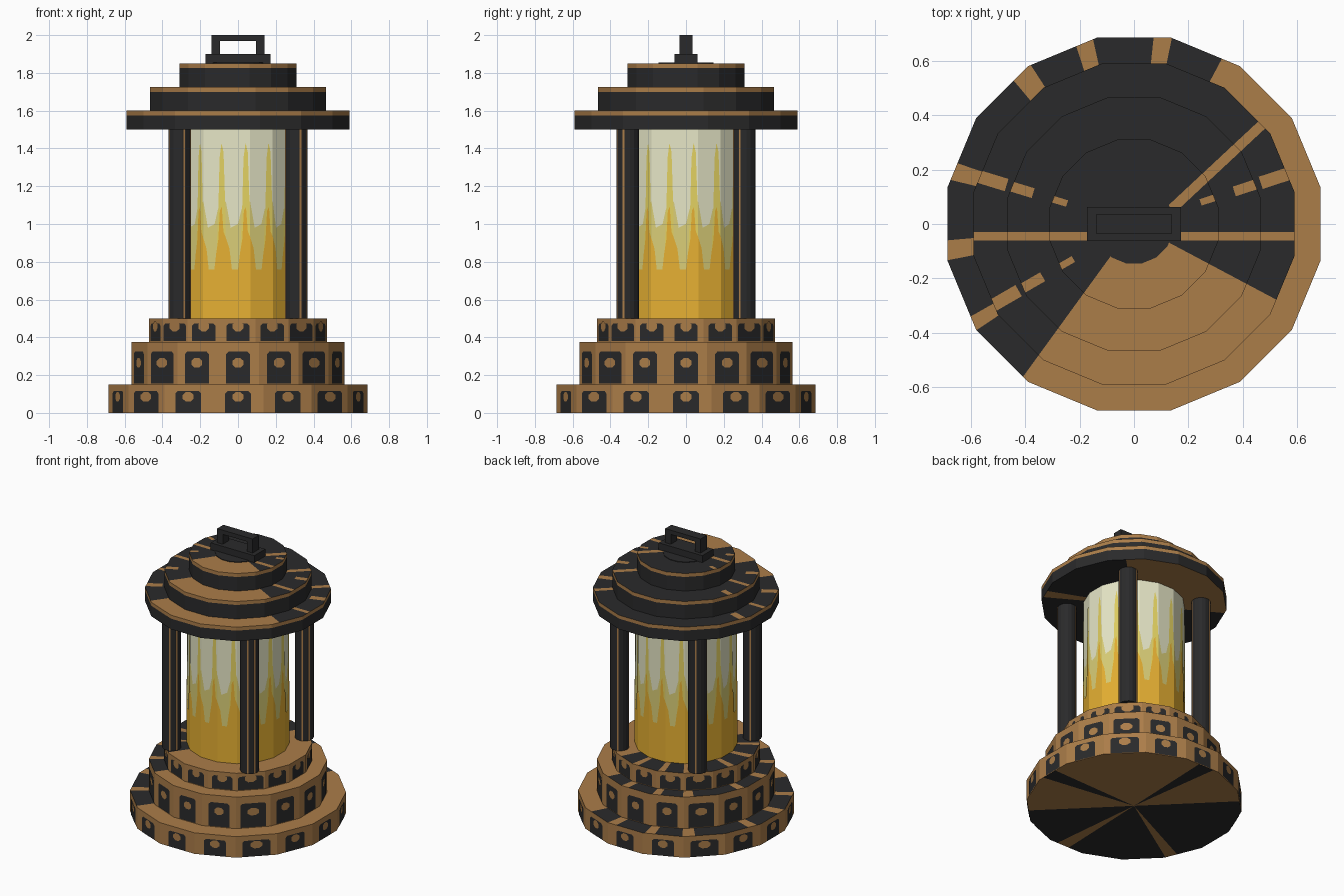
import bpy
import bmesh
from math import atan2, cos, degrees, pi, radians, sin, tan
from mathutils import Vector

cube = bpy.data.objects.get("Cube")
if cube:
    bpy.data.objects.remove(cube, do_unlink=True)


def material(name, srgb):
    """Flat colour from display values, stored as linear."""
    col = [((c / 255 + 0.055) / 1.055) ** 2.4 for c in srgb] + [1.0]
    mat = bpy.data.materials.new(name)
    mat.use_nodes = True
    mat.diffuse_color = col
    bsdf = mat.node_tree.nodes["Principled BSDF"]
    bsdf.inputs["Base Color"].default_value = col
    bsdf.inputs["Roughness"].default_value = 0.8
    return mat


DARK, BROWN, PALE, STRAW, YELLOW, AMBER = range(6)
MATERIALS = [
    material("charcoal metal", (42, 42, 43)),
    material("bronze brown", (171, 125, 73)),
    material("pale glass", (232, 232, 200)),
    material("straw glow", (219, 207, 120)),
    material("yellow glow", (228, 210, 98)),
    material("amber flame", (231, 177, 51)),
]


def finish(name, bm):
    mesh = bpy.data.meshes.new(name)
    bm.to_mesh(mesh)
    bm.free()
    for mat in MATERIALS:
        mesh.materials.append(mat)
    obj = bpy.data.objects.new(name, mesh)
    bpy.context.collection.objects.link(obj)


def prism(sides, apothem, heights, centre=(0, 0)):
    """Upright prism with flats facing the axes and a ring at each height."""
    bm = bmesh.new()
    radius = apothem / cos(pi / sides)
    rings = []
    for z in heights:
        angles = [(i + 0.5) * 2 * pi / sides for i in range(sides)]
        rings.append([bm.verts.new((centre[0] + radius * cos(a),
                                    centre[1] + radius * sin(a), z)) for a in angles])
    for low, high in zip(rings, rings[1:]):
        for i in range(sides):
            j = (i + 1) % sides
            bm.faces.new((low[i], low[j], high[j], high[i]))
    bm.faces.new(rings[0][::-1])
    bm.faces.new(rings[-1])
    bm.normal_update()
    return bm


def paint_cap(bm, up, sectors, strips=()):
    """Cut a cap along rays and bands (angle, low, high, start); colour it brown or dark."""
    def cap():
        return [f for f in bm.faces if f.normal.z * up > 0.9]

    lines = [(a, 0) for s in sectors for a in s]
    for a, lo, hi, start in strips:
        lines += [(a, lo), (a, hi), (a + 90, -start)]
    for angle, offset in lines:
        n = Vector((-sin(radians(angle)), cos(radians(angle)), 0))
        faces = cap()
        edges = {e for f in faces for e in f.edges}
        verts = {v for f in faces for v in f.verts}
        bmesh.ops.bisect_plane(bm, geom=faces + list(edges) + list(verts), dist=1e-5,
                               plane_co=n * offset, plane_no=n)
        bm.normal_update()
    for f in cap():
        c = f.calc_center_median()
        at = degrees(atan2(c.y, c.x))
        brown = any((at - lo) % 360 < hi - lo for lo, hi in sectors)
        for angle, lo, hi, start in strips:
            a = radians(angle)
            along, across = c.x * cos(a) + c.y * sin(a), c.y * cos(a) - c.x * sin(a)
            brown = brown or (along > start and lo < across < hi)
        f.material_index = BROWN if brown else DARK


def plate(bm, angle, distance, outline, colour, centre=(0, 0)):
    """Flat painted shape on an upright wall; outline is (sideways, height)."""
    n = Vector((cos(angle), sin(angle), 0))
    t = Vector((-sin(angle), cos(angle), 0))
    base = Vector((*centre, 0)) + n * distance
    verts = [bm.verts.new(base + t * u + Vector((0, 0, z))) for u, z in outline]
    bm.faces.new(verts).material_index = colour


# Stepped base: brown tiers, worn tops, dark panels with a round stud on each side
BASE_WEAR = [(-126, 62), (78.5, 84), (102.5, 108), (123, 130), (161, 166.5),
             (185, 191), (209.5, 214)]
FLOOR_WEAR = [(-45, -8), (2, 88), (98, 135), (206, 213), (268, 276)]
TIERS = [  # name, apothem, bottom, top, panel half width, panel bottom, panel top, stud height
    ("lower", 0.685, 0, 0.15, 0.068, 0.002, 0.116, 0.085),
    ("middle", 0.565, 0.15, 0.375, 0.063, 0.155, 0.325, 0.265),
    ("upper", 0.47, 0.375, 0.5, 0.062, 0.38, 0.474, 0.458),
]
for name, apothem, z0, z1, half, p0, p1, stud_z in TIERS:
    bm = prism(16, apothem, (z0, z1))
    for f in bm.faces:
        f.material_index = BROWN
    paint_cap(bm, 1, BASE_WEAR)
    if z0 == 0:
        paint_cap(bm, -1, FLOOR_WEAR)
    finish(name + "_base_tier", bm)

    bm = bmesh.new()
    c = 0.013
    for i in range(16):
        # panels widen towards the diagonal sides
        stretch = (1, 1.08, 1.35, 1.08)[i % 4]
        w = half * stretch
        panel = [(-w, p0), (w, p0), (w, p1 - c), (w - c, p1), (c - w, p1), (-w, p1 - c)]
        stud = [(0.031 * stretch * cos(k * pi / 4 + pi / 8),
                 stud_z + 0.028 * sin(k * pi / 4 + pi / 8)) for k in range(8)]
        plate(bm, i * pi / 8, apothem + 0.003, panel, DARK)
        plate(bm, i * pi / 8, apothem + 0.005, stud, BROWN)
    finish(name + "_base_panels", bm)

# Glass tube
GLASS = 0.322
bm = prism(16, GLASS, (0.5, 1.5))
for f in bm.faces:
    f.material_index = PALE
finish("glass_tube", bm)

# Flame glow: layered shapes on every pane (sideways as a fraction of the half width)
GLOW = [(-1, .5), (1, .5), (1, 1.12), (.3, 1.08), (0, 1), (-.6, .98), (-1, 1.12)]
SPIKE = [(.15, .8), (1, .8), (.95, 1.1), (.8, 1.38), (.62, 1.43), (.45, 1.35), (.35, 1.1)]
FLAME = [(-1, .5), (1, .5), (1, .93), (.8, .96), (.65, 1.09), (.48, 1.07),
         (.35, .92), (.15, .84), (0, .76), (-.5, .76), (-.7, .87), (-1, .93)]
bm = bmesh.new()
for i in range(16):
    layers = ((GLOW, STRAW), (SPIKE, YELLOW), (FLAME, AMBER))
    for k, (shape, colour) in enumerate(layers, 1):
        d = GLASS + 0.0015 * k
        half = d * tan(pi / 16)
        plate(bm, i * pi / 8, d, [(u * half, z) for u, z in shape], colour)
finish("flame_glow", bm)

# Four corner posts with thin worn lines
LINE = [(-0.005, 0.5), (0.005, 0.5), (0.005, 1.5), (-0.005, 1.5)]
for sx in (-1, 1):
    for sy in (-1, 1):
        centre = (sx * 0.308, sy * 0.308)
        bm = prism(16, 0.06, (0.5, 1.5), centre)
        for angle in (-22.5, -67.5, -157.5, 112.5):
            plate(bm, radians(angle), 0.061, LINE, BROWN, centre)
        finish(f"{'back' if sy > 0 else 'front'}_{'left' if sx > 0 else 'right'}_post", bm)

# Stepped roof: dark discs with a brown upper rim and worn tops
ROOF_WEAR = [(-126, -28)]
EAVE_WEAR = [(45, 150), (-30, -22)]
for name, apothem, z0, z1 in (("lower", 0.59, 1.5, 1.6), ("middle", 0.467, 1.6, 1.725),
                              ("upper", 0.31, 1.725, 1.85)):
    rim = z1 - 0.025
    bm = prism(16, apothem, (z0, rim, z1))
    for f in bm.faces:
        f.material_index = BROWN if f.calc_center_median().z > rim else DARK
    strips = [(0, -0.06, -0.03, 0), (180, 0.03, 0.06, 0), (43, -0.072, -0.036, 0)]
    # short chips at the outer edge
    strips += [(a, -0.04 * apothem, 0.04 * apothem, 0.83 * apothem) for a in (18, 163, 210)]
    paint_cap(bm, 1, ROOF_WEAR, strips)
    if name == "lower":
        paint_cap(bm, -1, EAVE_WEAR)
    finish(name + "_roof_disc", bm)

# Dark hub under the handle
finish("handle_hub", prism(16, 0.145, (1.85, 1.854)))


# Handle on its foot plate
def box(name, x0, x1, half_depth, z0, z1):
    bm = bmesh.new()
    bmesh.ops.create_cube(bm, size=1)
    bmesh.ops.scale(bm, verts=bm.verts, vec=(x1 - x0, 2 * half_depth, z1 - z0))
    bmesh.ops.translate(bm, verts=bm.verts, vec=((x0 + x1) / 2, 0, (z0 + z1) / 2))
    finish(name, bm)


box("handle_foot", -0.172, 0.172, 0.062, 1.85, 1.9)
box("handle_right_leg", -0.14, -0.095, 0.035, 1.9, 1.97)
box("handle_left_leg", 0.095, 0.14, 0.035, 1.9, 1.97)
box("handle_grip", -0.14, 0.14, 0.035, 1.97, 2.0)
